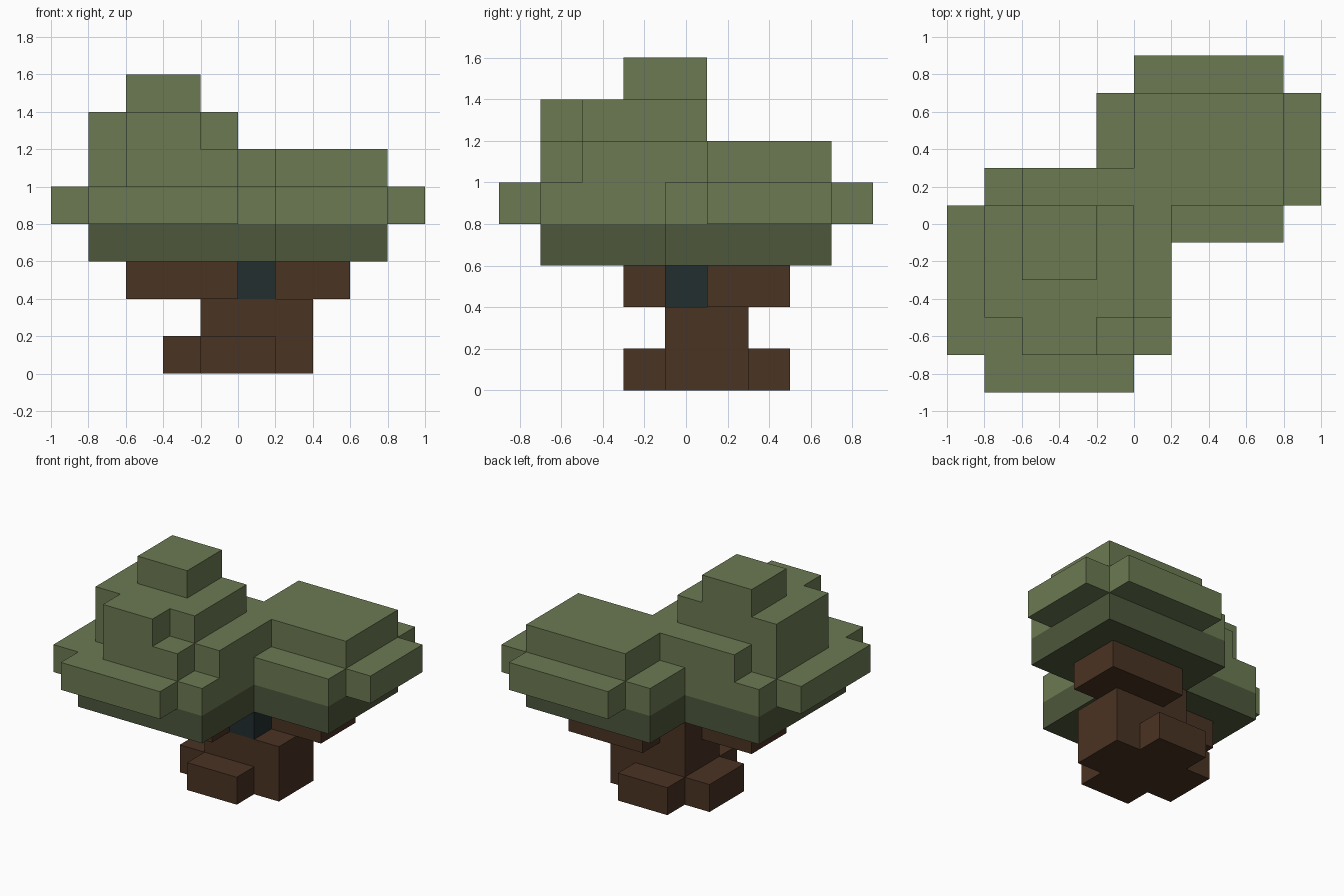
import bpy
import bmesh
from mathutils import Vector

if "Cube" in bpy.data.objects:
    bpy.data.objects.remove(bpy.data.objects["Cube"], do_unlink=True)

STEP = 2     # block size in tenths of a unit
SCALE = 0.1


def material(name, hex_code):
    def linear(pair):
        c = int(pair, 16) / 255
        return c / 12.92 if c <= 0.04045 else ((c + 0.055) / 1.055) ** 2.4
    color = [linear(hex_code[i:i + 2]) for i in (0, 2, 4)] + [1.0]
    mat = bpy.data.materials.new(name)
    mat.use_nodes = True
    mat.diffuse_color = color
    mat.node_tree.nodes["Principled BSDF"].inputs["Base Color"].default_value = color
    return mat


def blocks(*boxes):
    """Grid blocks filled by boxes given as (x range, y range, z range) in tenths."""
    return {(x, y, z) for xs, ys, zs in boxes
            for x in range(*xs, STEP) for y in range(*ys, STEP) for z in range(*zs, STEP)}


def build(name, cells, solid, mat):
    """Skin the blocks, leaving out faces buried against other blocks."""
    bm = bmesh.new()
    for cell in sorted(cells):
        centre = Vector(cell) + Vector((1, 1, 1))
        for axis in range(3):
            for sign in (-1, 1):
                n = Vector((0, 0, 0))
                n[axis] = sign
                if tuple(int(v) for v in Vector(cell) + n * STEP) in solid:
                    continue
                u = Vector((n.y, n.z, n.x))
                v = n.cross(u)
                corners = (u + v, v - u, -u - v, u - v)
                bm.faces.new([bm.verts.new((centre + n + c) * SCALE) for c in corners])
    bmesh.ops.remove_doubles(bm, verts=bm.verts, dist=0.001)
    bmesh.ops.dissolve_limit(bm, angle_limit=0.01, verts=bm.verts, edges=bm.edges)
    mesh = bpy.data.meshes.new(name)
    bm.to_mesh(mesh)
    bm.free()
    mesh.materials.append(mat)
    bpy.context.collection.objects.link(bpy.data.objects.new(name, mesh))


leaf = material("leaf_green", "6c7a53")
shade_leaf = material("dark_leaf_green", "4d573b")
bark = material("bark_brown", "4a3323")
slate = material("dark_slate", "222e2f")

hollow = blocks(((0, 2), (-1, 1), (4, 6)))
parts = {
    # Trunk and roots
    "trunk": (blocks(((-2, 4), (-1, 3), (0, 4)), ((-2, 2), (-1, 3), (4, 6))) - hollow, bark),
    "roots": (blocks(((-2, 2), (-3, -1), (0, 2)), ((-2, 2), (3, 5), (0, 2)),
                     ((-4, -2), (-1, 3), (0, 2))), bark),
    # Branches reaching under each crown
    "front_branch": (blocks(((-6, 0), (-3, -1), (4, 6)), ((-6, -2), (-1, 1), (4, 6))), bark),
    "back_branch": (blocks(((0, 6), (3, 5), (4, 6)), ((2, 6), (1, 3), (4, 6))), bark),
    "trunk_hollow": (hollow, slate),
    # Shaded lower leaves
    "lower_leaves": (blocks(((-8, 2), (-7, 3), (6, 8)), ((-2, 8), (-1, 7), (6, 8))), shade_leaf),
    # Wide leaf tier shared by both crowns
    "wide_leaves": (blocks(((-8, 0), (-9, 3), (8, 10)), ((-10, 2), (-7, 1), (8, 10)),
                           ((0, 8), (-1, 9), (8, 10)), ((-2, 10), (1, 7), (8, 10))), leaf),
    # Upper tiers
    "upper_leaves": (blocks(((-6, 0), (-7, 3), (10, 12)), ((-8, 2), (-5, 1), (10, 12)),
                            ((0, 8), (1, 7), (10, 12))), leaf),
    "high_leaves": (blocks(((-8, 0), (-5, 1), (12, 14)), ((-6, -2), (-7, -5), (12, 14))), leaf),
    "crown_tip": (blocks(((-6, -2), (-3, 1), (14, 16))), leaf),
}

solid = set().union(*(cells for cells, _ in parts.values()))
for name, (cells, mat) in parts.items():
    build(name, cells, solid, mat)
